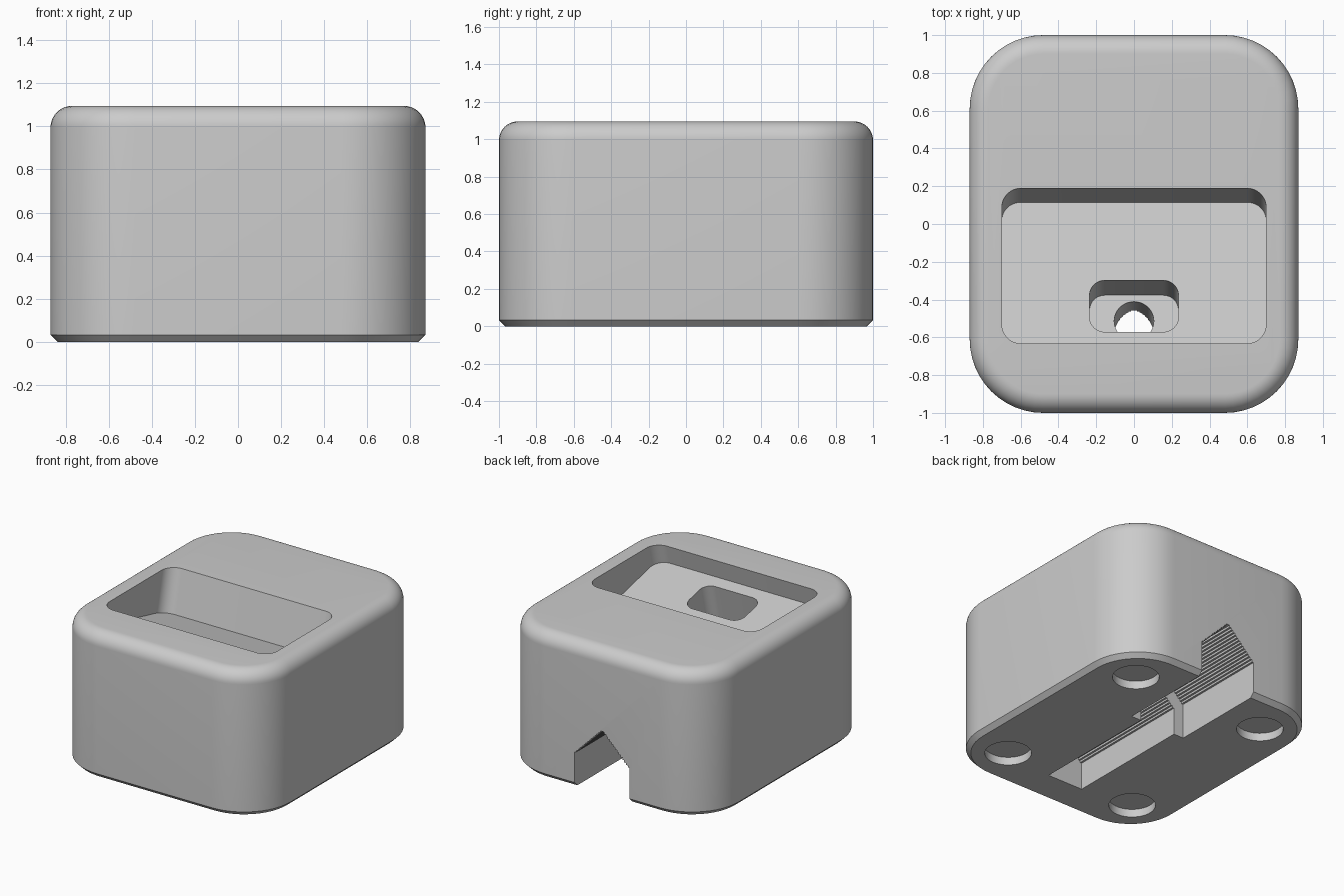
import bpy, bmesh
from math import sin, cos, pi, radians
from mathutils import Matrix

if "Cube" in bpy.data.objects:
    bpy.data.objects.remove(bpy.data.objects["Cube"], do_unlink=True)

HALF_X, HALF_Y, HEIGHT = 0.87, 1.0, 1.095
CORNER, FILLET, CHAMFER = 0.39, 0.1, 0.033
TILT = radians(13)

grey = bpy.data.materials.new("plain grey")
grey.use_nodes = True
grey.diffuse_color = (0.6, 0.6, 0.6, 1)
grey.node_tree.nodes["Principled BSDF"].inputs["Base Color"].default_value = (0.6, 0.6, 0.6, 1)


def rounded_rect(hx, hy, r, steps=12):
    """Counter-clockwise outline of a rectangle with round corners."""
    pts = []
    for k, (sx, sy) in enumerate([(1, 1), (-1, 1), (-1, -1), (1, -1)]):
        for i in range(steps + 1):
            a = (k + i / steps) * pi / 2
            pts.append((sx * (hx - r) + r * cos(a), sy * (hy - r) + r * sin(a)))
    return pts


def circle(r, n=48):
    return [(r * cos(2 * pi * i / n), r * sin(2 * pi * i / n)) for i in range(n)]


def loft(name, layers, matrix=Matrix()):
    """Closed solid through stacked (outline, z) layers."""
    bm = bmesh.new()
    rings = [[bm.verts.new((x, y, z)) for x, y in pts] for pts, z in layers]
    for low, high in zip(rings, rings[1:]):
        for i in range(len(low)):
            j = (i + 1) % len(low)
            bm.faces.new((low[i], low[j], high[j], high[i]))
    bm.faces.new(rings[0][::-1])
    bm.faces.new(rings[-1])
    bmesh.ops.transform(bm, matrix=matrix, verts=bm.verts)
    bmesh.ops.recalc_face_normals(bm, faces=bm.faces)
    mesh = bpy.data.meshes.new(name)
    bm.to_mesh(mesh)
    bm.free()
    mesh.materials.append(grey)
    obj = bpy.data.objects.new(name, mesh)
    bpy.context.collection.objects.link(obj)
    return obj


def cut(outline, low, high, matrix=Matrix()):
    """Subtract a prism from the body and discard the cutter."""
    cutter = loft("cutter", [(outline, low), (outline, high)], matrix)
    cutter.hide_render = True
    mod = body.modifiers.new("cut", 'BOOLEAN')
    mod.operation, mod.solver, mod.object = 'DIFFERENCE', 'EXACT', cutter
    bpy.context.view_layer.objects.active = body
    bpy.ops.object.modifier_apply(modifier=mod.name)
    bpy.data.objects.remove(cutter, do_unlink=True)


def stepped_gable(half, wall, steps):
    """Channel section: upright walls under a finely stepped 45 degree roof."""
    right = [(half, -0.1)]
    for i in range(steps):
        x = half * (1 - i / steps)
        if i:
            right.append((x, wall + half * i / steps))
        right.append((x, wall + half * (i + 1) / steps))
    return right + [(-x, z) for x, z in reversed(right)]


# Body: chamfered foot, upright sides, rounded top edge
sections = [(CHAMFER, 0), (0, CHAMFER)]
for i in range(11):
    a = i / 10 * pi / 2
    sections.append((FILLET * (1 - cos(a)), HEIGHT - FILLET * (1 - sin(a))))
body = loft("dock_body", [(rounded_rect(HALF_X - d, HALF_Y - d, CORNER - d), z)
                          for d, z in sections])

# Leaning device pocket, plug recess in its floor, and cable hole
lean = Matrix.Translation((0, -0.275, 0.864)) @ Matrix.Rotation(-TILT, 4, 'X')
plug = lean @ Matrix.Translation((0, -0.164, 0))
cut(rounded_rect(0.70, 0.40, 0.1), 0, 0.8, lean)
cut(rounded_rect(0.235, 0.14, 0.08), -0.35, 0.1, plug)

# Cable channel underneath, wide at the back and narrow to the front
along_y = Matrix.Rotation(pi / 2, 4, 'X')
cut(stepped_gable(0.23, 0.25, 15), -1.1, -0.25, along_y)
cut(stepped_gable(0.147, 0.19, 10), -0.3, 0.733, along_y)
cut(circle(0.105), -0.72, -0.3, plug)

# Round recesses for the rubber feet
for sx in (-1, 1):
    for sy in (-1, 1):
        cut(circle(0.16), -0.1, 0.06, Matrix.Translation((sx * 0.554, sy * 0.68, 0)))

bpy.ops.object.select_all(action='DESELECT')
body.select_set(True)
bpy.context.view_layer.objects.active = body
bpy.ops.object.shade_smooth_by_angle(angle=radians(30))
